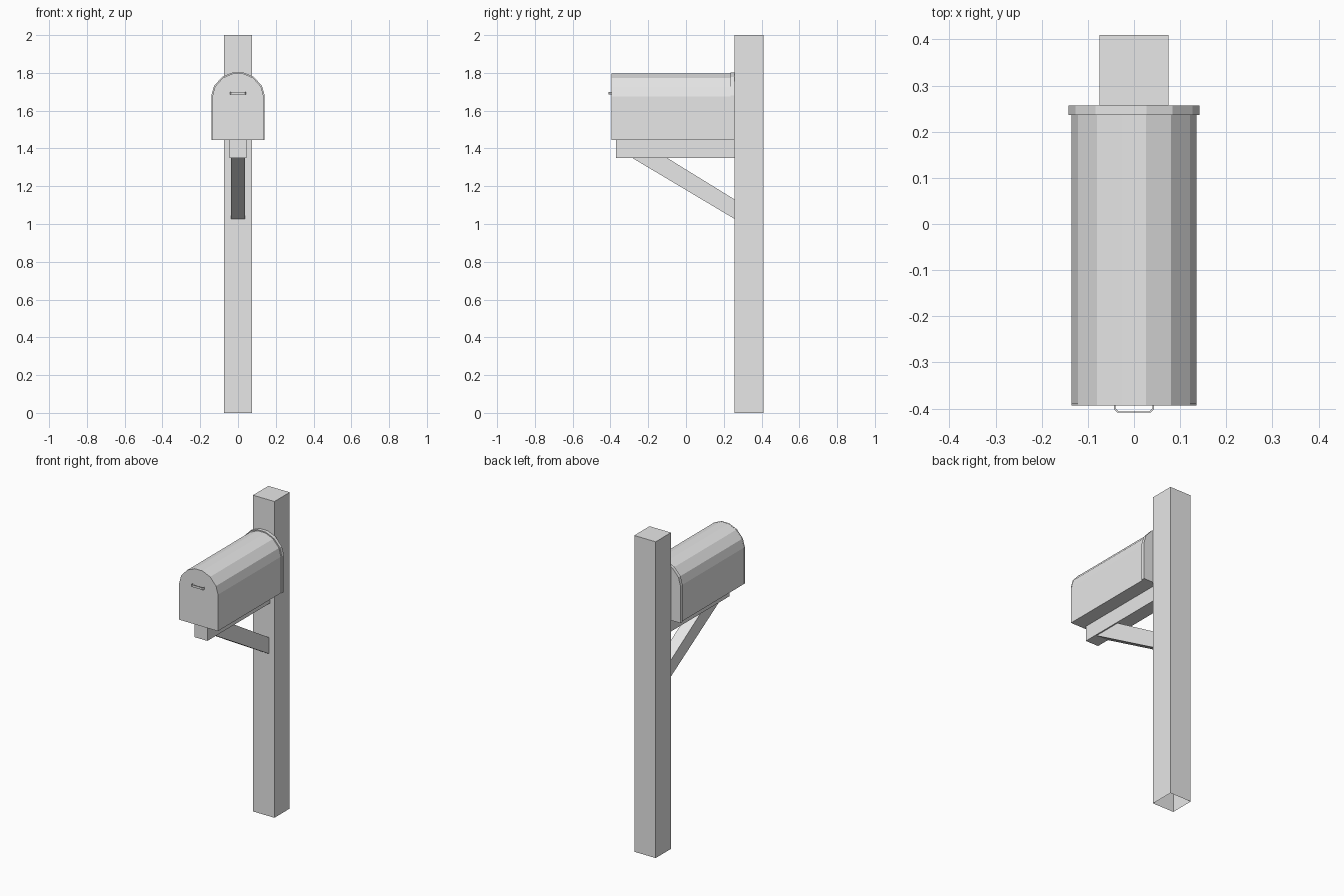
import bpy, bmesh
from mathutils import Vector

if "Cube" in bpy.data.objects:
    bpy.data.objects.remove(bpy.data.objects["Cube"])

grey = bpy.data.materials.new("light grey")
grey.diffuse_color = (0.8, 0.8, 0.8, 1)
grey.use_nodes = True
grey.node_tree.nodes["Principled BSDF"].inputs["Base Color"].default_value = grey.diffuse_color


def prism(name, outline, axis, lo, hi, open_bottom=False):
    """Extrude a 2D outline along an axis from lo to hi."""
    def place(p, t):
        return {"x": (t, p[0], p[1]), "y": (p[0], t, p[1]), "z": (p[0], p[1], t)}[axis]
    bm = bmesh.new()
    a = [bm.verts.new(place(p, lo)) for p in outline]
    b = [bm.verts.new(place(p, hi)) for p in outline]
    n = len(outline)
    bm.faces.new(a)
    bm.faces.new(b)
    for i in range(n):
        j = (i + 1) % n
        bm.faces.new((a[i], a[j], b[j], b[i]))
    bmesh.ops.recalc_face_normals(bm, faces=bm.faces)
    if open_bottom:
        down = [f for f in bm.faces if f.normal.dot(Vector((0, 0, -1))) > 0.9]
        bmesh.ops.delete(bm, geom=down, context="FACES")
    me = bpy.data.meshes.new(name)
    bm.to_mesh(me)
    bm.free()
    me.materials.append(grey)
    ob = bpy.data.objects.new(name, me)
    bpy.context.collection.objects.link(ob)
    return ob


def rect(x0, x1, y0, y1):
    return [(x0, y0), (x1, y0), (x1, y1), (x0, y1)]


def arch(grow=0.0):
    """Arched mailbox section, widened and raised by grow."""
    half = [(0.135, 1.445), (0.135, 1.675), (0.121, 1.726), (0.08, 1.773), (0.026, 1.796)]
    right = [(x * (1 + grow / 0.135), z + (grow * (z - 1.445) / 0.351)) for x, z in half]
    return right + [(-x, z) for x, z in reversed(right)]


# Post, open at the bottom
prism("post", rect(-0.075, 0.075, 0.257, 0.41), "z", 0, 2, open_bottom=True)

# Support arm and diagonal brace
prism("support_arm", rect(-0.37, 0.257, 1.35, 1.445), "x", -0.045, 0.045)
prism("diagonal_brace", [(-0.285, 1.35), (-0.10, 1.35), (0.257, 1.13), (0.257, 1.027)],
      "x", -0.037, 0.037)

# Mailbox body, rear rim and front door
prism("mailbox_body", arch(), "y", -0.388, 0.256)
prism("rear_rim", arch(0.0065), "y", 0.236, 0.257)
prism("front_door", arch(0.001), "y", -0.394, -0.388)

# Bent strip handle on the door
outer = [(-0.043, -0.394), (-0.043, -0.402), (-0.036, -0.409),
         (0.036, -0.409), (0.043, -0.402), (0.043, -0.394)]
inner = [(x * 0.94, min(y + 0.003, -0.394)) for x, y in reversed(outer)]
prism("door_handle", outer + inner, "z", 1.685, 1.699)
